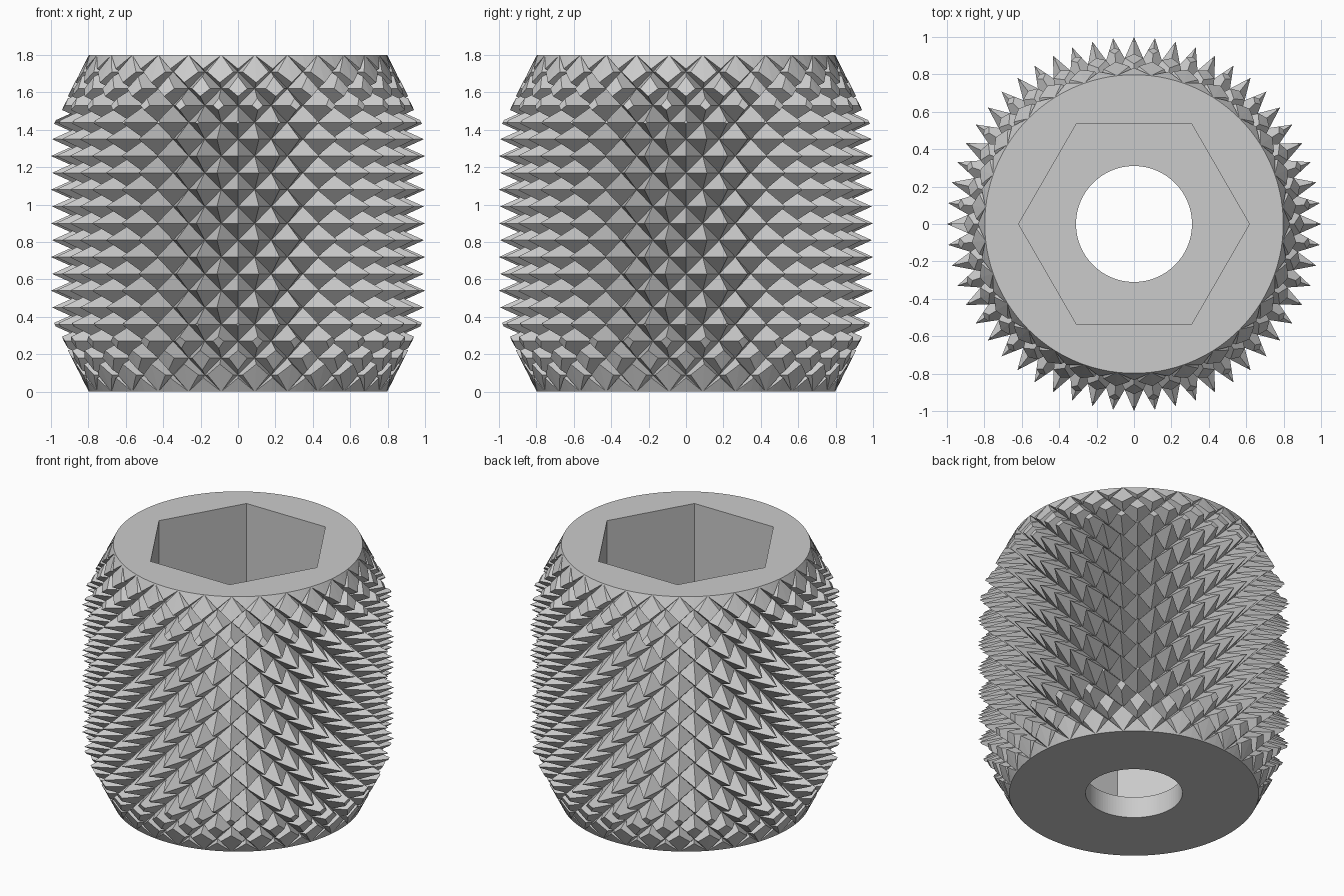
import bpy, bmesh
from math import cos, sin, pi

cube = bpy.data.objects.get("Cube")
if cube:
    bpy.data.objects.remove(cube, do_unlink=True)

HEIGHT, OUTER, INNER = 1.8, 1.0, 0.8
TEETH, PITCH, CHAMFER = 28, 0.18, 0.4

grey = bpy.data.materials.new("plain grey")
grey.use_nodes = True
grey.diffuse_color = (0.6, 0.6, 0.6, 1)
grey.node_tree.nodes["Principled BSDF"].inputs["Base Color"].default_value = (0.6, 0.6, 0.6, 1)


def add_object(name, bm):
    bmesh.ops.recalc_face_normals(bm, faces=bm.faces)
    mesh = bpy.data.meshes.new(name)
    bm.to_mesh(mesh)
    bm.free()
    mesh.materials.append(grey)
    obj = bpy.data.objects.new(name, mesh)
    bpy.context.collection.objects.link(obj)
    return obj


def ring(bm, count, z, radius):
    """Ring of vertices; radius is a function of the vertex number."""
    return [bm.verts.new((radius(i) * cos(2 * pi * i / count),
                          radius(i) * sin(2 * pi * i / count), z)) for i in range(count)]


def lathe(name, profile, sides):
    bm = bmesh.new()
    rings = [ring(bm, sides, z, lambda i, r=r: r) for r, z in profile]
    for low, high in zip(rings, rings[1:]):
        for i in range(sides):
            k = (i + 1) % sides
            bm.faces.new((low[i], low[k], high[k], high[i]))
    bm.faces.new(rings[0])
    bm.faces.new(rings[-1])
    return add_object(name, bm)


# Knurled sleeve: a checkerboard of tips and valleys, split along the valleys
bm = bmesh.new()
count, half = 2 * TEETH, PITCH / 2
rows = range(-1, round(HEIGHT / half) + 2)
rings = [ring(bm, count, j * half, lambda i, j=j: INNER if (i + j) % 2 else OUTER) for j in rows]
for j, low, high in zip(rows, rings, rings[1:]):
    for i in range(count):
        k = (i + 1) % count
        a, b, c, d = low[i], low[k], high[k], high[i]
        if (i + j) % 2:
            bm.faces.new((a, b, c))
            bm.faces.new((a, c, d))
        else:
            bm.faces.new((a, b, d))
            bm.faces.new((b, c, d))
bm.faces.new(rings[0])
bm.faces.new(rings[-1])
bmesh.ops.triangulate(bm, faces=[f for f in bm.faces if len(f.verts) > 4])
knob = add_object("knurled_knob", bm)

# Chamfered envelope that trims both ends, slightly wider than the tips
wide, edge = OUTER + 0.01, INNER - 0.002
rise = CHAMFER * (wide - edge) / (OUTER - edge)
envelope = lathe("chamfer_envelope", [(edge, 0), (wide, rise), (wide, HEIGHT - rise),
                                      (edge, HEIGHT)], 4 * TEETH)

# Hexagonal socket from the top and round hole through the floor
socket = lathe("hex_socket_cutter", [(0.617, 0.15), (0.617, HEIGHT + 0.2)], 6)
hole = lathe("bolt_hole_cutter", [(0.31, -0.2), (0.31, 0.5)], 96)

for cutter, operation in ((envelope, 'INTERSECT'), (socket, 'DIFFERENCE'), (hole, 'DIFFERENCE')):
    mod = knob.modifiers.new(cutter.name, 'BOOLEAN')
    mod.operation = operation
    mod.solver = 'EXACT'
    mod.object = cutter
    cutter.hide_render = True
    cutter.hide_viewport = True
